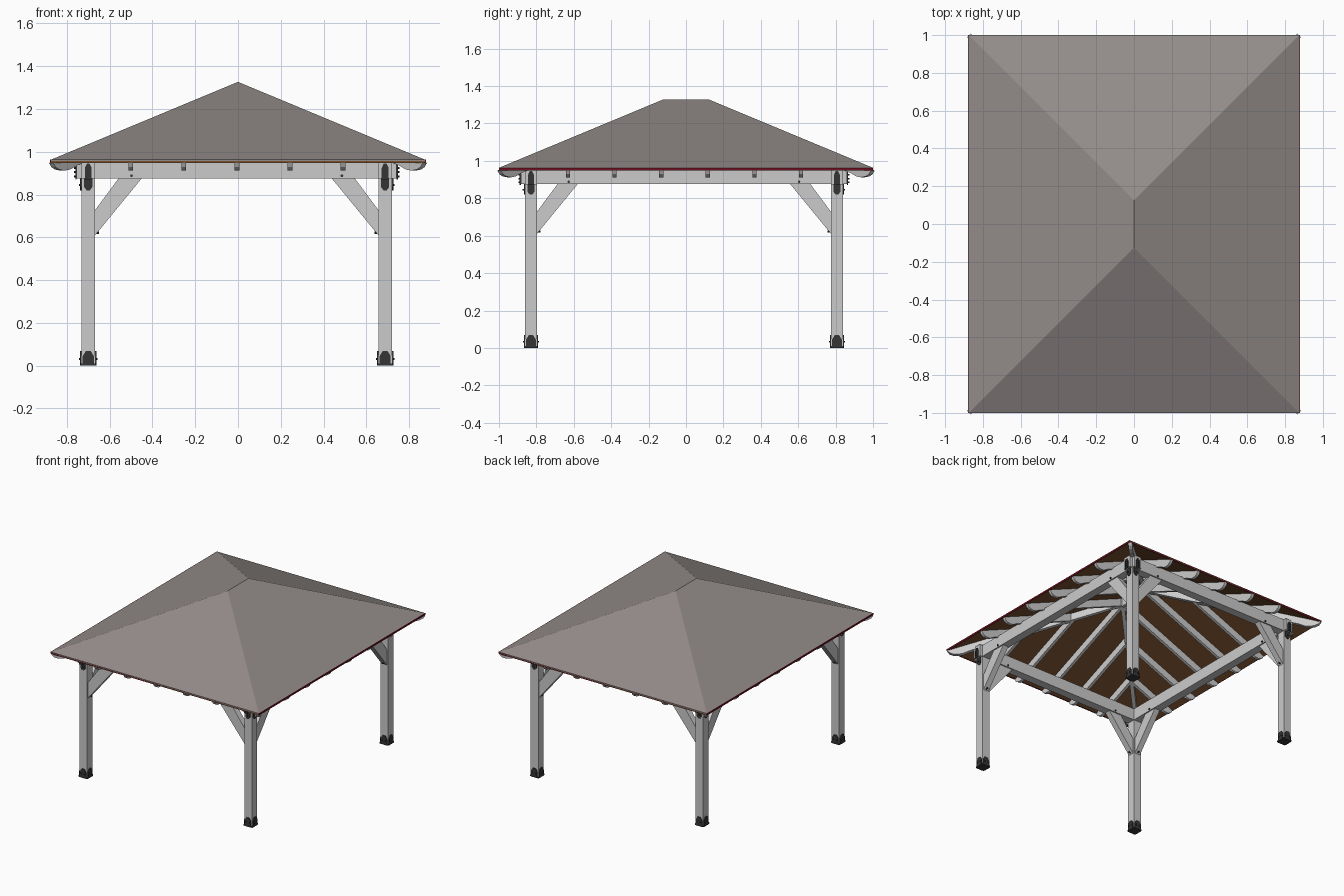
import bpy, bmesh
from math import sqrt
from mathutils import Vector as V

if "Cube" in bpy.data.objects:
    bpy.data.objects.remove(bpy.data.objects["Cube"])

def mat(name, rgb):
    m = bpy.data.materials.new(name)
    m.diffuse_color = (*rgb, 1)
    m.use_nodes = True
    m.node_tree.nodes["Principled BSDF"].inputs["Base Color"].default_value = m.diffuse_color
    return m

SHINGLE = mat("shingle", (0.29, 0.26, 0.25))
BOARD = mat("brown_board", (0.19, 0.08, 0.03))
TRIM = mat("red_trim", (0.16, 0.005, 0.015))
IRON = mat("black_iron", (0.035, 0.035, 0.035))

def make(name, verts, faces, m=None):
    bm = bmesh.new()
    vs = [bm.verts.new(v) for v in verts]
    for f in faces:
        bm.faces.new([vs[i] for i in f])
    bmesh.ops.recalc_face_normals(bm, faces=bm.faces)
    me = bpy.data.meshes.new(name)
    bm.to_mesh(me)
    bm.free()
    if m:
        me.materials.append(m)
    o = bpy.data.objects.new(name, me)
    bpy.context.collection.objects.link(o)
    return o

def prism(name, pts, off, m=None):
    """Flat outline swept by off, centred on the outline plane."""
    n, h = len(pts), V(off) / 2
    verts = [V(p) - h for p in pts] + [V(p) + h for p in pts]
    faces = [range(n), range(n, 2 * n)]
    faces += [(i, (i + 1) % n, n + (i + 1) % n, n + i) for i in range(n)]
    return make(name, verts, faces, m)

def box(name, c, s, m=None):
    x, y, z = (k / 2 for k in s)
    c = V(c)
    return prism(name, [c + V(p) for p in ((-x, -y, 0), (x, -y, 0), (x, y, 0), (-x, y, 0))], (0, 0, 2 * z), m)

def bolt(name, c, axis, length, r=0.006):
    a = V(axis).normalized()
    s, c = a.cross(V((0, 0, 1))), V(c)
    hexa = [(1, 0), (.5, .87), (-.5, .87), (-1, 0), (-.5, -.87), (.5, -.87)]
    return prism(name, [c + s * p * r + V((0, 0, q * r)) for p, q in hexa], a * length, IRON)

# roof: stacked hip layers
EX, EY, RY, RISE = 0.875, 1.0, 0.125, 0.364
SLOPE = RISE / EX

def hip_layer(name, z, t, m):
    def ring(h):
        return [(-EX, -EY, h), (EX, -EY, h), (EX, EY, h), (-EX, EY, h), (0, -RY, h + RISE), (0, RY, h + RISE)]
    top = [(0, 1, 4), (1, 2, 5, 4), (2, 3, 5), (3, 0, 4, 5)]
    faces = top + [tuple(i + 6 for i in f) for f in top]
    faces += [(i, (i + 1) % 4, (i + 1) % 4 + 6, i + 6) for i in range(4)]
    make(name, ring(z) + ring(z - t), faces, m)

hip_layer("roof_shingles", 0.963, 0.007, SHINGLE)
hip_layer("roof_boards", 0.956, 0.008, BOARD)
for s in (-1, 1):
    box("eave_trim_x", (s * EX, 0, 0.956), (0.006, 2 * EY, 0.014), TRIM)
    box("eave_trim_y", (0, s * (EY - 0.003), 0.956), (2 * EX, 0.006, 0.014), TRIM)

# rafters with scrolled tails
ZU, DEPTH = 0.948, 0.058
TAIL = [(0.11, 0.935), (0.10, 0.929), (0.08, 0.917), (0.055, 0.912), (0.03, 0.917), (0.012, 0.929)]

def rafter(name, start, d, run, k=1.0, w=0.022):
    d = V((*d, 0)).normalized()
    m = SLOPE / k
    prof = [(0.002, ZU), (run, ZU + m * run), (run, ZU + m * run - DEPTH)]
    prof += [(a * k, z) for a, z in TAIL]
    side = V((-d.y, d.x, 0)) * w
    prism(name, [V((*start, 0)) + d * a + V((0, 0, z)) for a, z in prof], side)

for s in (-1, 1):
    for i in range(-2, 3):
        x = i * 0.248 - 0.005
        rafter("end_rafter", (x, s * EY), (0, -s), EX - abs(x))
    for i in range(6):
        y = (i - 2.5) * 0.249 - 0.008
        rafter("side_rafter", (s * EX, y), (-s, 0), min(EX, EY - abs(y)))
    for t in (-1, 1):
        rafter("hip_rafter", (s * EX, t * EY), (-s, -t), EX * sqrt(2), sqrt(2), 0.028)
box("ridge_beam", (0, 0, ZU + RISE - 0.04), (0.025, 2 * RY, 0.06))

# timber frame, slightly off the roof centre
OX, OY, PX, PY, W = -0.006, -0.011, 0.694, 0.818, 0.064
H, BZ0, BZ1, OVER = W / 2, 0.875, 0.965, 0.022
for s in (-1, 1):
    box("end_beam", (OX, OY + s * PY, (BZ0 + BZ1) / 2), (2 * (PX + H + OVER), W, BZ1 - BZ0))
    box("side_beam", (OX + s * PX, OY, (BZ0 + BZ1) / 2), (W - 0.001, 2 * (PY + H + OVER), BZ1 - BZ0 - 0.001))

def plate(name, c, n, w, outline):
    """Thin iron plate facing n; outline is (share of half width, z)."""
    n = V(n)
    u = n.cross(V((0, 0, 1)))
    prism(name, [V(c) + u * (a * w / 2) + V((0, 0, z)) for a, z in outline], n * 0.006, IRON)

BOOT = [(-1, 0), (1, 0), (1, 0.045), (0.45, 0.068), (-0.45, 0.068), (-1, 0.045)]
UPPER = [(-1, 0.87), (1, 0.87), (1, 0.925), (0.4, 0.945), (-0.4, 0.945), (-1, 0.925)]
LOWER = [(-1, 0.88), (-1, 0.835), (-0.4, 0.82), (0.4, 0.82), (1, 0.835), (1, 0.88)]

for sx in (-1, 1):
    for sy in (-1, 1):
        p = V((OX + sx * PX, OY + sy * PY, 0))
        box("post", p + V((0, 0, BZ0 / 2 + 0.002)), (W, W, BZ0 - 0.004))
        box("boot_base", p + V((0, 0, 0.005)), (0.072, 0.072, 0.01), IRON)
        for n in ((1, 0, 0), (-1, 0, 0), (0, 1, 0), (0, -1, 0)):
            n = V(n)
            plate("boot_tab", p + n * (H + 0.003), n, 0.052, BOOT)
            u = n.cross(V((0, 0, 1)))
            for k in (-0.014, 0.014):
                bolt("boot_bolt", p + n * (H + 0.006) + u * k + V((0, 0, 0.032)), n, 0.01, 0.005)
        for n in (V((sx, 0, 0)), V((0, sy, 0))):
            # corner straps on the outer sides
            plate("beam_strap", p + n * (H + OVER + 0.003), n, 0.032, UPPER)
            plate("post_strap", p + n * (H + 0.003), n, 0.038, LOWER)
            for z in (0.885, 0.905, 0.925):
                bolt("strap_bolt", p + n * (H + OVER + 0.008) + V((0, 0, z)), n, 0.01, 0.005)
            bolt("strap_bolt", p + n * (H + 0.007) + V((0, 0, 0.845)), n, 0.01, 0.005)
            # diagonal brace from post to beam
            across = V((-n.y, n.x, 0))
            quad = [(0, 0.61), (0, 0.728), (0.11, 0.876), (0.218, 0.876)]
            prism("corner_brace", [p - n * (H + a) + V((0, 0, z)) for a, z in quad], across * 0.045)
            bolt("brace_beam_bolt", p - n * (H + 0.17) + V((0, 0, 0.888)), across, W + 0.012, 0.007)
            bolt("brace_post_bolt", p - n * (H + 0.01) + V((0, 0, 0.622)), n, 0.016)
